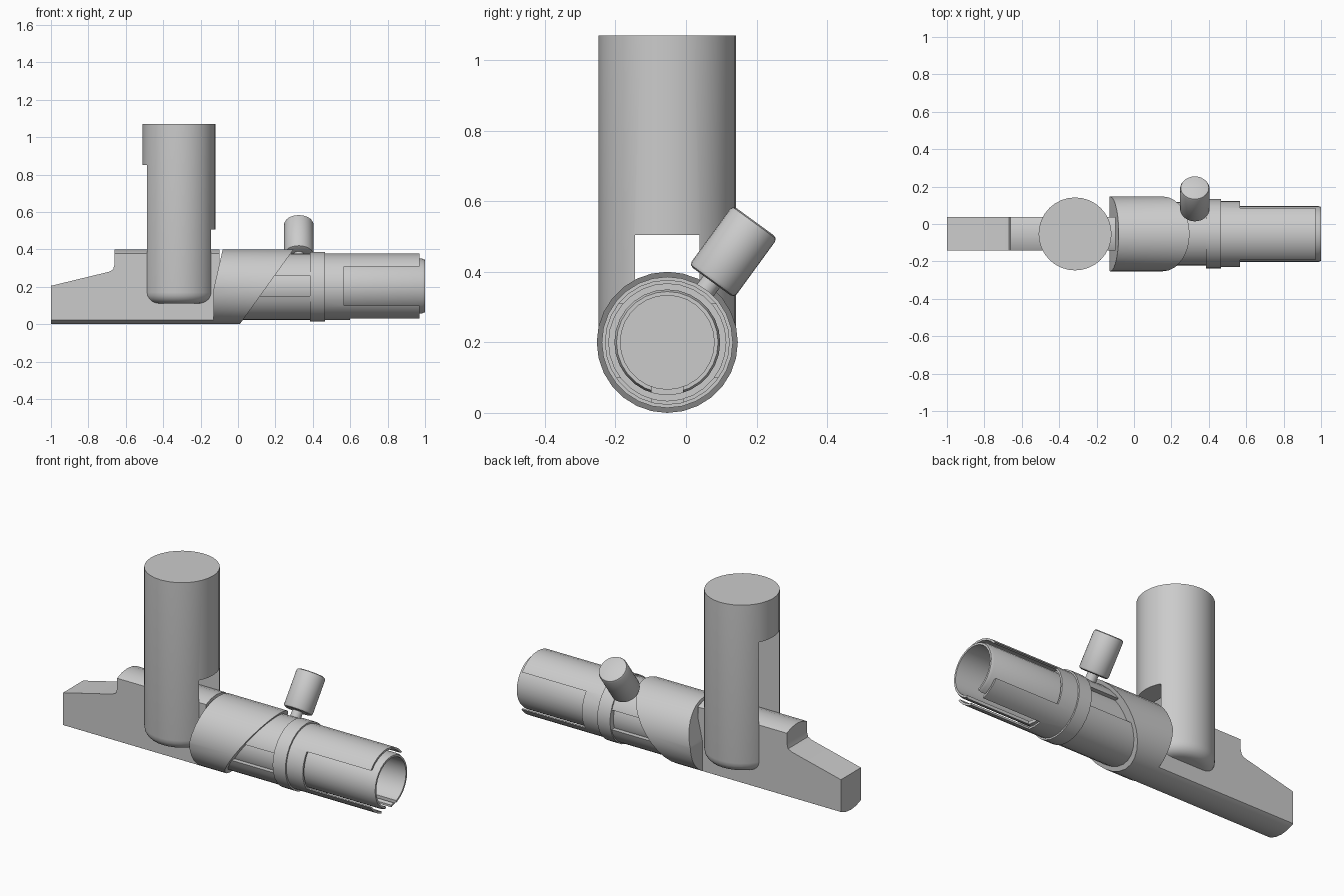
import bpy, bmesh, math
from mathutils import Matrix, Vector

if "Cube" in bpy.data.objects:
    bpy.data.objects.remove(bpy.data.objects["Cube"])

CY, CZ = -0.053, 0.2          # long axis of the receiver
HX = -0.315                   # axis of the upright handle
TURN = 2 * math.pi

def finish(name, bm):
    bmesh.ops.remove_doubles(bm, verts=bm.verts, dist=1e-5)
    bmesh.ops.recalc_face_normals(bm, faces=bm.faces)
    me = bpy.data.meshes.new(name)
    bm.to_mesh(me)
    bm.free()
    ob = bpy.data.objects.new(name, me)
    bpy.context.collection.objects.link(ob)
    return ob

def lathe(name, profile, axis, origin, sides=28, ring=False):
    """Spin (distance along axis, radius) points; ring=True closes the section."""
    bm = bmesh.new()
    rot = Vector((0, 0, 1)).rotation_difference(Vector(axis)).to_matrix().to_4x4()
    mat = Matrix.Translation(origin) @ rot
    loops = []
    for d, r in profile:
        loops.append([bm.verts.new(mat @ Vector((r * math.cos(TURN * i / sides),
                      r * math.sin(TURN * i / sides), d))) for i in range(sides)])
    pairs = list(zip(loops, loops[1:]))
    if ring:
        pairs.append((loops[-1], loops[0]))
    else:
        bm.faces.new(loops[0])
        bm.faces.new(loops[-1])
    for a, b in pairs:
        for i in range(sides):
            j = (i + 1) % sides
            bm.faces.new((a[i], a[j], b[j], b[i]))
    return finish(name, bm)

def along_x(name, profile, **kw):
    return lathe(name, profile, (1, 0, 0), (0, CY, CZ), **kw)

def slab(name, points, half):
    """Extrude an x-z outline to both sides of the axis plane."""
    bm = bmesh.new()
    f = bm.faces.new([bm.verts.new((x, CY - half, z)) for x, z in points])
    ext = bmesh.ops.extrude_face_region(bm, geom=[f])
    bmesh.ops.translate(bm, vec=(0, 2 * half, 0),
                        verts=[v for v in ext['geom'] if isinstance(v, bmesh.types.BMVert)])
    return finish(name, bm)

def box(x0, x1, z0, z1, half):
    return slab("cutter", [(x0, z0), (x1, z0), (x1, z1), (x0, z1)], half)

def boolean(ob, cutter, op='DIFFERENCE'):
    m = ob.modifiers.new("cut", 'BOOLEAN')
    m.operation, m.object, m.solver = op, cutter, 'EXACT'
    bpy.context.view_layer.update()
    me = bpy.data.meshes.new_from_object(
        ob.evaluated_get(bpy.context.evaluated_depsgraph_get()))
    ob.modifiers.clear()
    ob.data = me
    bpy.data.objects.remove(cutter)

# flat rail under the handle: stepped outline trimmed to the round envelope
rail = slab("rail", [(-1, -.05), (-1, .205), (-.69, .28), (-.668, .292), (-.66, .32),
                     (-.66, .45), (-.1, .45), (-.1, -.05)], .09)
boolean(rail, along_x("cutter", [(-1.2, .2), (.1, .2)]), 'INTERSECT')

# round sleeve with a relieved shoulder and an oblique front end
sleeve = along_x("sleeve", [(-.5, .2), (.6, .2)])
boolean(sleeve, slab("cutter", [(-.13, -.05), (-.026, -.05), (.333, .45),
                                (-.07, .45), (-.13, .19)], .3), 'INTERSECT')

# upright handle with rounded foot and a stepped slot that clears the rail
foot = [(.17 - .06 * math.cos(a), .135 + .06 * math.sin(a))
        for a in (math.pi / 2 * i / 5 for i in range(6))]
handle = lathe("handle", foot + [(1.07, .195)], (0, 0, 1), (HX, CY, 0), sides=32)
boolean(handle, slab("cutter", [(-.7, 0), (.1, 0), (.1, .505), (-.235, .505),
                                (-.315, .85), (-.7, .85)], .0915))

# inner core and open-ended tube with a slit along the bottom
core = along_x("core", [(-.05, .155), (.5, .155)])
tube = along_x("tube", [(.45, .15), (.985, .15), (1, .144), (1, .133), (.45, .133)], ring=True)
boolean(tube, box(.6, 1.1, -.1, CZ, .045))

# slotted jacket behind the collar
jacket = along_x("jacket", [(.02, .179), (.4, .179), (.4, .15), (.02, .15)], ring=True)
boolean(jacket, box(.08, .385, .15, .26, .3))

# collar
along_x("collar", [(.385, .186), (.465, .186), (.465, .14), (.385, .14)], ring=True)

# thin outer shell split into fingers by side openings and the bottom slit
shell = along_x("shell", [(.45, .177), (.97, .177), (.97, .166), (.45, .166)], ring=True)
boolean(shell, box(.568, 1.1, .1, .308, .3))
boolean(shell, box(.6, 1.1, -.1, CZ, .045))
along_x("shell_web", [(.45, .17), (.5, .17), (.5, .14), (.45, .14)], ring=True)

# side knob on a short stem, pointing out radially
out = Vector((0, .59, .81)).normalized()
base = (.325, CY, CZ)
lathe("knob_stem", [(.14, .029), (.23, .029)], out, base, sides=20)
lathe("knob", [(.213, .066), (.217, .075), (.226, .079),
               (.410, .079), (.419, .075), (.423, .066)], out, base, sides=28)

# smooth shading with crisp edges
bpy.ops.object.select_all(action='DESELECT')
for ob in bpy.context.collection.objects:
    ob.select_set(True)
    bpy.context.view_layer.objects.active = ob
bpy.ops.object.shade_smooth_by_angle(angle=math.radians(30))
